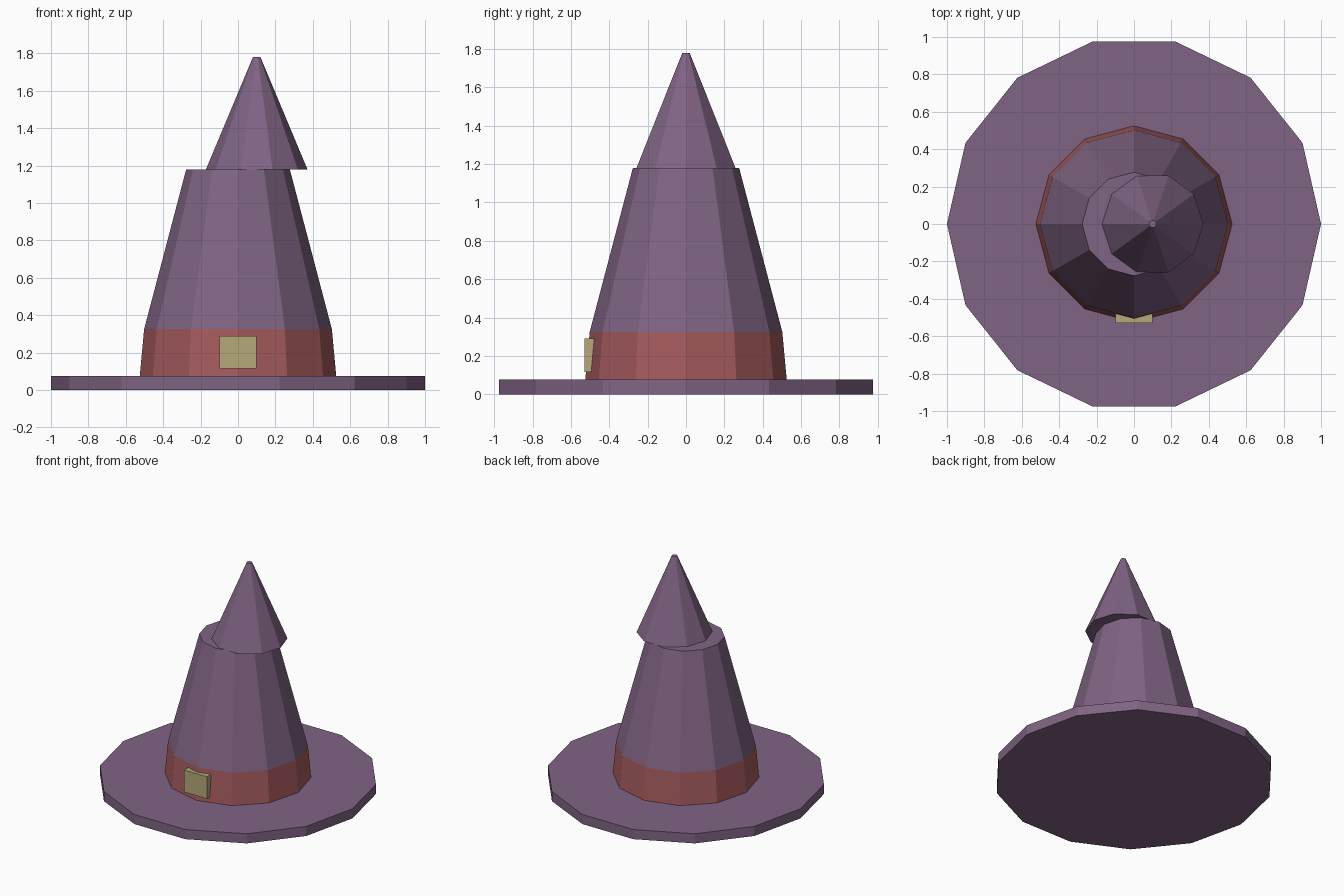
import bpy, bmesh, math

if "Cube" in bpy.data.objects:
    bpy.data.objects.remove(bpy.data.objects["Cube"])


def material(name, rgb):
    lin = [((c / 255 + 0.055) / 1.055) ** 2.4 for c in rgb]
    m = bpy.data.materials.new(name)
    m.diffuse_color = (*lin, 1.0)
    m.use_nodes = True
    m.node_tree.nodes["Principled BSDF"].inputs["Base Color"].default_value = m.diffuse_color
    return m


purple = material("dusty purple", (128, 100, 132))
red = material("brick red", (164, 90, 93))
tan = material("pale brass", (182, 168, 120))


def finish(name, bm, mat):
    bmesh.ops.recalc_face_normals(bm, faces=bm.faces)
    mesh = bpy.data.meshes.new(name)
    bm.to_mesh(mesh)
    bm.free()
    mesh.materials.append(mat)
    obj = bpy.data.objects.new(name, mesh)
    bpy.context.collection.objects.link(obj)
    return obj


def frustum(name, sides, r0, r1, z0, z1, mat, cx=0.0):
    """Capped tapered prism with a corner on the +x axis."""
    bm = bmesh.new()
    rings = []
    for r, z in ((r0, z0), (r1, z1)):
        rings.append([bm.verts.new((cx + r * math.cos(2 * math.pi * i / sides),
                                    r * math.sin(2 * math.pi * i / sides), z))
                      for i in range(sides)])
    for i in range(sides):
        j = (i + 1) % sides
        bm.faces.new((rings[0][i], rings[0][j], rings[1][j], rings[1][i]))
    bm.faces.new(rings[0][::-1])
    bm.faces.new(rings[1])
    return finish(name, bm, mat)


# Brim, band and crown
frustum("brim", 14, 1.0, 1.0, 0.0, 0.076, purple)
frustum("hat_band", 12, 0.525, 0.502, 0.076, 0.325, red)
frustum("crown", 12, 0.502, 0.277, 0.325, 1.18, purple)

# Offset pointed tip
frustum("tip", 10, 0.272, 0.02, 1.178, 1.78, purple, cx=0.1)

# Buckle plate on the front of the band
bm = bmesh.new()
bmesh.ops.create_cube(bm, size=1.0)
for v in bm.verts:
    v.co = (v.co.x * 0.2, v.co.y * 0.05 - 0.505, v.co.z * 0.174 + 0.203)
finish("buckle", bm, tan)
